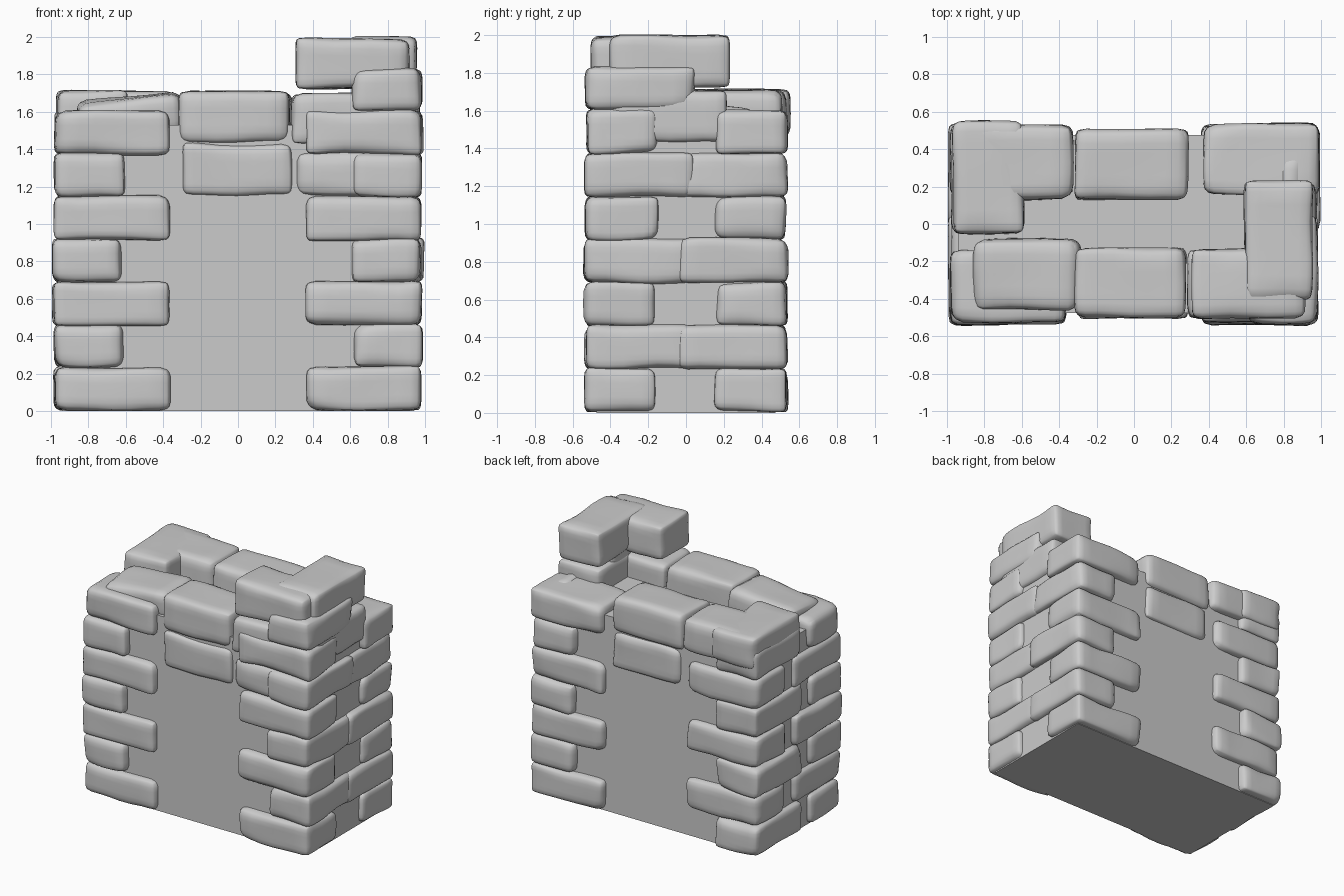
import bpy, bmesh, math, random
from mathutils import Vector, Matrix, noise

if "Cube" in bpy.data.objects:
    bpy.data.objects.remove(bpy.data.objects["Cube"])

random.seed(4)


def stone(name, x0, x1, y0, y1, z0, z1, rot=(0, 0, 0), r=0.05):
    """Worn block filling the given bounds: rounded box with uneven edges."""
    half = Vector((x1 - x0, y1 - y0, z1 - z0)) / 2
    mid = Vector((x0 + x1, y0 + y1, z0 + z1)) / 2
    seed = Vector((random.uniform(0, 50), random.uniform(0, 50), random.uniform(0, 50)))
    bm = bmesh.new()
    bmesh.ops.create_cube(bm, size=2)
    bmesh.ops.subdivide_edges(bm, edges=bm.edges[:], cuts=9, use_grid_fill=True)
    turn = (Matrix.Rotation(rot[2], 3, 'Z') @ Matrix.Rotation(rot[1], 3, 'Y')
            @ Matrix.Rotation(rot[0], 3, 'X'))
    for v in bm.verts:
        # crowd the grid lines towards the edges, then round the edges
        p = Vector([math.sin(c * math.pi / 2) * h for c, h in zip(v.co, half)])
        rad = max(0.03, r + 0.04 * noise.noise(p * 4 + seed))
        inner = Vector([max(-(h - rad), min(h - rad, c)) for c, h in zip(p, half)])
        d = p - inner
        if d.length > 1e-6:
            p = inner + d.normalized() * min(rad, d.length)
        p += noise.noise_vector(p * 2.5 + seed) * 0.012
        v.co = mid + turn @ p
        v.co.z = max(v.co.z, 0.004)
    me = bpy.data.meshes.new(name)
    bm.to_mesh(me)
    bm.free()
    for f in me.polygons:
        f.use_smooth = True
    ob = bpy.data.objects.new(name, me)
    bpy.context.collection.objects.link(ob)
    return ob


# plain core of the wall
bpy.ops.mesh.primitive_cube_add(size=1, location=(0, 0, 0.765))
core = bpy.context.object
core.name = "wall_core"
core.scale = (1.88, 0.95, 1.53)

# corner stones, alternating long along x and long along y
corners = [("front_left", -1, -1, 0, 7), ("front_right", 1, -1, 0, 8),
           ("back_left", -1, 1, 1, 7), ("back_right", 1, 1, 0, 7)]
STEP = 0.228
for label, sx, sy, phase, count in corners:
    for k in range(count):
        long_x = (k + phase) % 2 == 0
        lx, ly = (0.62, 0.38) if long_x else (0.37, 0.58)
        ox, oy = 0.985 + random.uniform(-0.01, 0.008), 0.535 + random.uniform(-0.01, 0.006)
        xs = sorted((sx * ox, sx * (ox - lx)))
        ys = sorted((sy * oy, sy * (oy - ly)))
        stone(f"corner_stone_{label}_{k}", *xs, *ys, k * STEP + 0.002, (k + 1) * STEP + 0.01)

# stacked pairs in the middle of the front and back
for label, y0, y1 in (("front", -0.505, -0.13), ("back", 0.13, 0.505)):
    stone(f"middle_lower_stone_{label}", -0.30, 0.29, y0, y1, 1.15, 1.43)
    stone(f"middle_upper_stone_{label}", -0.315, 0.285, y0, y1, 1.43, 1.71)

# L-shaped cap on the back left corner
stone("back_left_cap_long", -0.96, -0.325, 0.13, 0.53, 1.46, 1.71)
stone("back_left_cap_side", -0.965, -0.59, -0.05, 0.55, 1.465, 1.715)

# filler stones inside the front right corner
stone("filler_stone_low", 0.31, 0.72, -0.51, -0.14, 1.15, 1.39)
stone("filler_stone_high", 0.29, 0.90, -0.50, -0.14, 1.43, 1.70)
stone("filler_stone_side", 0.60, 0.97, -0.40, 0.22, 1.43, 1.71)

# L-shaped cap on the front right corner
stone("front_right_cap_long", 0.31, 0.91, -0.505, -0.13, 1.72, 1.99)
stone("front_right_cap_side", 0.59, 0.955, -0.40, 0.23, 1.73, 2.0)

# slumped stone on the front left and a small one on the back right
stone("slumped_stone", -0.86, -0.28, -0.46, -0.08, 1.46, 1.68, rot=(0.05, -0.10, 0), r=0.07)
stone("bump_stone", 0.76, 0.90, 0.0, 0.36, 1.42, 1.63, rot=(-0.12, 0, 0), r=0.06)
